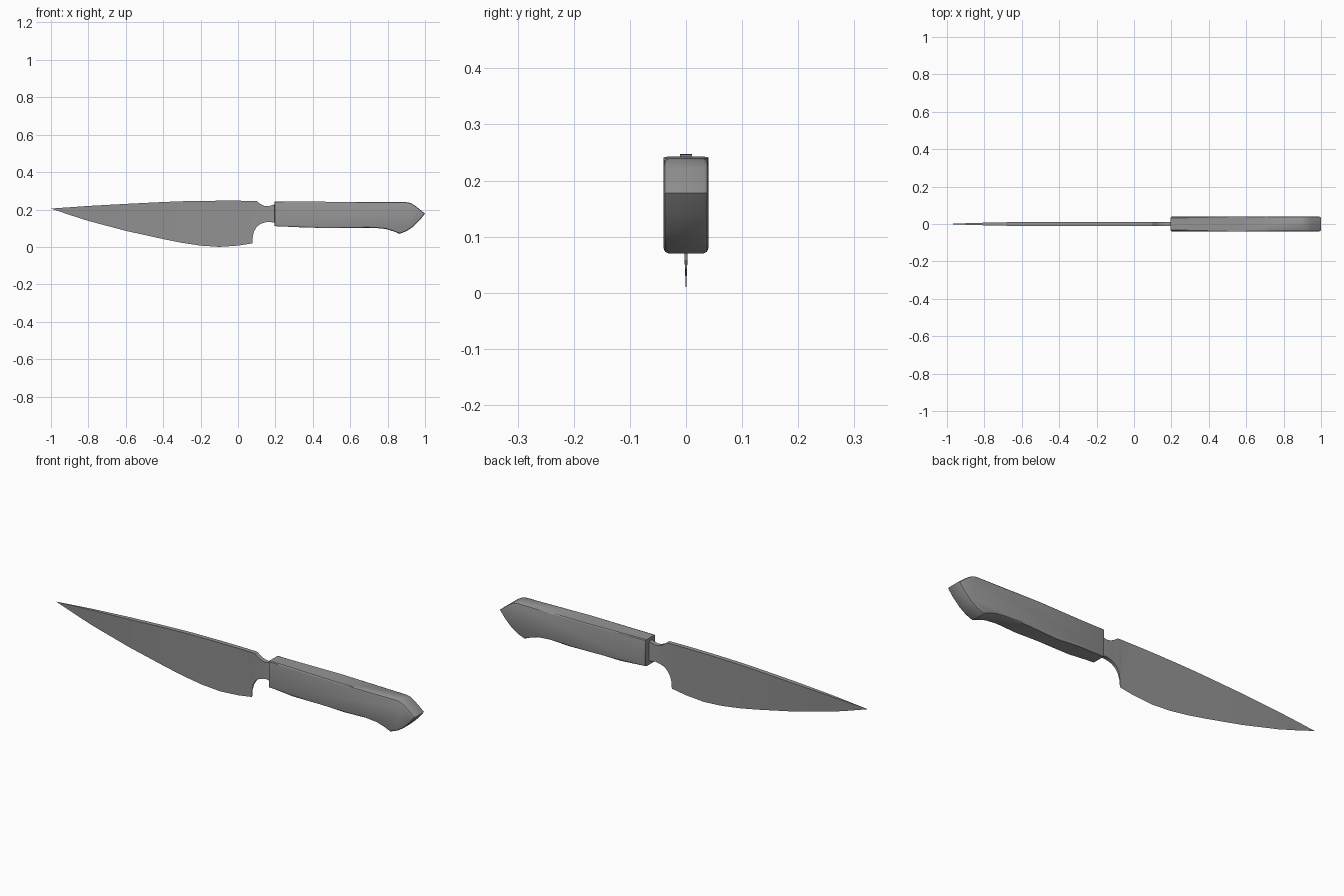
import bpy, bmesh, math

cube = bpy.data.objects.get("Cube")
if cube:
    bpy.data.objects.remove(cube, do_unlink=True)

grey = bpy.data.materials.new("mid_grey")
grey.use_nodes = True
colour = (0.3, 0.3, 0.3, 1)
grey.diffuse_color = colour
bsdf = next(n for n in grey.node_tree.nodes if n.type == "BSDF_PRINCIPLED")
bsdf.inputs["Base Color"].default_value = colour


def finish(bm, name, angle):
    bmesh.ops.recalc_face_normals(bm, faces=bm.faces)
    mesh = bpy.data.meshes.new(name)
    bm.to_mesh(mesh)
    bm.free()
    mesh.materials.append(grey)
    obj = bpy.data.objects.new(name, mesh)
    bpy.context.collection.objects.link(obj)
    bpy.ops.object.select_all(action="DESELECT")
    obj.select_set(True)
    bpy.context.view_layer.objects.active = obj
    bpy.ops.object.shade_smooth_by_angle(angle=math.radians(angle))
    return obj


def loft(name, columns):
    """Skin a row of trapezoid sections: x, top z, bottom z, half widths."""
    bm = bmesh.new()
    rings = [[bm.verts.new(co) for co in
              ((x, -a, top), (x, a, top), (x, b, low), (x, -b, low))]
             for x, top, low, a, b in columns]
    for r, s in zip(rings, rings[1:]):
        for i in range(4):
            j = (i + 1) % 4
            bm.faces.new((r[i], r[j], s[j], s[i]))
    bm.faces.new(rings[0])
    bm.faces.new(rings[-1])
    bmesh.ops.remove_doubles(bm, verts=bm.verts, dist=0.0004)
    bmesh.ops.dissolve_degenerate(bm, edges=bm.edges, dist=0.0001)
    return finish(bm, name, 30)


# Blade: thick spine, sharp lower edge, notched neck behind the heel
spine = 0.011
loft("blade", [
    (-1.0, 0.205, 0.205, 0, 0),
    (-0.9, 0.212, 0.171, 0.004, 0),
    (-0.8, 0.219, 0.139, 0.007, 0),
    (-0.6, 0.23, 0.086, spine, 0),
    (-0.4, 0.24, 0.042, spine, 0),
    (-0.3, 0.244, 0.022, spine, 0),
    (-0.2, 0.246, 0.007, spine, 0),
    (-0.1, 0.247, 0.0, spine, 0),
    (0.0, 0.247, 0.007, spine, 0),
    (0.078, 0.246, 0.019, spine, 0),
    (0.079, 0.246, 0.055, spine, 0.002),
    (0.086, 0.246, 0.083, spine, 0.004),
    (0.1, 0.245, 0.107, spine, 0.006),
    (0.119, 0.23, 0.122, spine, 0.007),
    (0.14, 0.22, 0.13, spine, 0.009),
    (0.162, 0.217, 0.134, spine, 0.01),
    (0.185, 0.224, 0.131, spine, spine),
    (0.22, 0.234, 0.124, spine, spine),
])

# Handle: side profile extruded across, with softened rims
profile = [(0.195, 0.243), (0.55, 0.241), (0.9, 0.239), (0.922, 0.235),
           (0.945, 0.222), (1.0, 0.178), (0.972, 0.143), (0.935, 0.107),
           (0.9, 0.084), (0.864, 0.07), (0.83, 0.084), (0.79, 0.096),
           (0.73, 0.102), (0.62, 0.102), (0.46, 0.101), (0.33, 0.105),
           (0.195, 0.111)]
half = 0.04
bm = bmesh.new()
side = bm.faces.new([bm.verts.new((x, -half, z)) for x, z in profile])
new = bmesh.ops.extrude_face_region(bm, geom=[side])["geom"]
for v in new:
    if isinstance(v, bmesh.types.BMVert):
        v.co.y = half
rims = [e for e in bm.edges if abs(e.verts[0].co.y - e.verts[1].co.y) < 0.001]
bmesh.ops.bevel(bm, geom=rims, offset=0.009, segments=2, profile=0.5,
                affect="EDGES", clamp_overlap=True)
finish(bm, "handle", 28)
